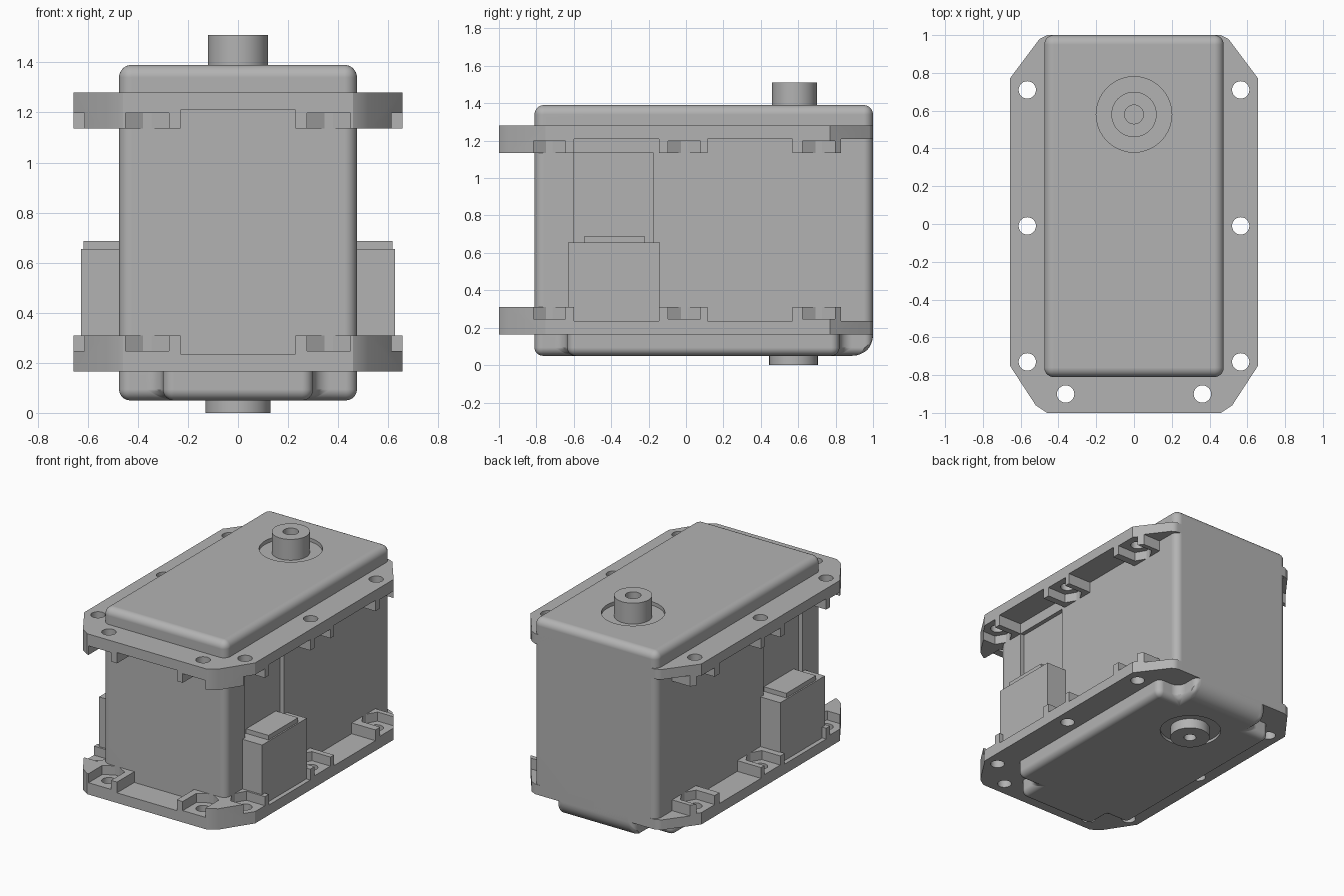
import bpy, bmesh, math
from mathutils import Matrix, Vector

if "Cube" in bpy.data.objects:
    bpy.data.objects.remove(bpy.data.objects["Cube"])

grey = bpy.data.materials.new("plain grey")
grey.use_nodes = True
grey.diffuse_color = (0.45, 0.45, 0.45, 1)
grey.node_tree.nodes["Principled BSDF"].inputs["Base Color"].default_value = grey.diffuse_color


def finish(name, bm):
    bmesh.ops.recalc_face_normals(bm, faces=bm.faces)
    mesh = bpy.data.meshes.new(name)
    bm.to_mesh(mesh)
    bm.free()
    ob = bpy.data.objects.new(name, mesh)
    mesh.materials.append(grey)
    bpy.context.collection.objects.link(ob)
    return ob


def add_prism(bm, outline, z0, z1):
    face = bm.faces.new([bm.verts.new((x, y, z0)) for x, y in outline])
    new = bmesh.ops.extrude_face_region(bm, geom=[face])["geom"]
    for v in new:
        if isinstance(v, bmesh.types.BMVert):
            v.co.z = z1


def prism(name, outline, z0, z1):
    bm = bmesh.new()
    add_prism(bm, outline, z0, z1)
    return finish(name, bm)


def rect(x0, x1, y0, y1):
    return [(x0, y0), (x1, y0), (x1, y1), (x0, y1)]


def circle(x, y, r, n=40, start=0):
    return [(x + r * math.cos(start + math.tau * i / n),
             y + r * math.sin(start + math.tau * i / n)) for i in range(n)]


def activate(ob):
    bpy.ops.object.select_all(action="DESELECT")
    ob.select_set(True)
    bpy.context.view_layer.objects.active = ob


def apply(ob, kind, **settings):
    mod = ob.modifiers.new(kind.title(), kind)
    for key, value in settings.items():
        setattr(mod, key, value)
    activate(ob)
    bpy.ops.object.modifier_apply(modifier=mod.name)


def cut(ob, outline, z0, z1):
    cutter = prism("cutter", outline, z0, z1)
    cutter.hide_render = True
    apply(ob, "BOOLEAN", operation="DIFFERENCE", solver="EXACT", object=cutter)
    bpy.data.objects.remove(cutter)


def smooth(ob):
    activate(ob)
    bpy.ops.object.shade_smooth_by_angle(angle=math.radians(30))
    apply(ob, "WEIGHTED_NORMAL", keep_sharp=True)


def weighted_bevel(ob, width, rule):
    """Round edges by a rule that gives each edge a share of the width."""
    bm = bmesh.new()
    bm.from_mesh(ob.data)
    layer = bm.edges.layers.float.new("bevel_weight_edge")
    for e in bm.edges:
        e[layer] = rule((e.verts[0].co + e.verts[1].co) / 2,
                        abs(e.verts[0].co.z - e.verts[1].co.z) > 0.01)
    bm.to_mesh(ob.data)
    bm.free()
    apply(ob, "BEVEL", limit_method="WEIGHT", width=width, segments=8)


HALF, FRONT, BACK = 0.475, -0.81, 1.0
SHAFT_Y = 0.58

# Main housing: rounded top and uprights, side recesses, shaft recess
body = prism("housing", rect(-HALF, HALF, FRONT, BACK), 0.18, 1.39)
weighted_bevel(body, 0.05, lambda c, upright: 1.0 if upright or c.z > 1 else 0.0)
for s in (-1, 1):
    xs = sorted((s * 0.445, s * 0.6))
    cut(body, rect(*xs, -0.6, -0.175), 0.2, 1.135)
cut(body, circle(0, SHAFT_Y, 0.2), 1.365, 1.5)
smooth(body)

# Bottom cover: four notched corners and a large round on the back edge
right_side = [(0.3, FRONT), (0.3, -0.635), (HALF, -0.635),
              (HALF, 0.82), (0.3, 0.82), (0.3, BACK)]
cover = prism("bottom_cover", right_side + [(-x, y) for x, y in reversed(right_side)], 0.05, 0.2)


def cover_rule(c, upright):
    if upright:
        inner = abs(abs(c.x) - 0.3) < 0.01 and FRONT + 0.1 < c.y < BACK - 0.1
        return 0.6 if inner else 0.4
    if c.z > 0.1:
        return 0.0
    return 1.0 if c.y > 0.99 else 0.4


weighted_bevel(cover, 0.11, cover_rule)
cut(cover, circle(0, SHAFT_Y, 0.2), 0, 0.07)
smooth(cover)

# Mounting flanges: plate with raised bosses, nut pockets and screw holes
edge = [(0.46, -1), (0.52, -0.96), (0.657, -0.75), (0.657, 0.77), (0.5, 0.98), (0.46, 1)]
flange = prism("bottom_flange", edge + [(-x, y) for x, y in reversed(edge)], 0.165, 0.31)
cut(flange, rect(-0.23, 0.23, -1.1, -0.6), 0.235, 0.4)
cut(flange, rect(-0.8, 0.8, 0.83, 1.1), 0.235, 0.4)
for y0, y1 in ((-0.6, -0.145), (0.115, 0.57)):
    cut(flange, rect(-0.8, 0.8, y0, y1), 0.235, 0.4)
for s in (-1, 1):
    holes = [(s * 0.565, y, s, 0) for y in (-0.73, -0.01, 0.71)] + [(s * 0.362, -0.9, 0, -1)]
    for x, y, dx, dy in holes:
        # Hexagon stretched outward into an open slot
        hexagon = circle(0, 0, 0.1, 6)
        pocket = [(u + (0.3 if u > 0 else 0), v) for u, v in hexagon]
        turn = Matrix.Rotation(math.atan2(dy, dx), 2)
        pocket = [tuple(turn @ Vector(p) + Vector((x, y))) for p in pocket]
        cut(flange, pocket, 0.247, 0.4)
        cut(flange, circle(x, y, 0.046, 24), 0.1, 0.4)
smooth(flange)

top_bm = bmesh.new()
top_bm.from_mesh(flange.data)
for v in top_bm.verts:
    v.co.z = 1.445 - v.co.z
bmesh.ops.reverse_faces(top_bm, faces=top_bm.faces)
smooth(finish("top_flange", top_bm))

# Side connectors with a raised tab
for s, side in ((1, "left"), (-1, "right")):
    prism(side + "_connector", rect(*sorted((s * 0.43, s * 0.627)), -0.63, -0.14), 0.23, 0.655)
    prism(side + "_connector_tab", rect(*sorted((s * 0.44, s * 0.617)), -0.545, -0.22), 0.64, 0.687)

# Shafts with centre bores
top_shaft = prism("output_shaft", circle(0, SHAFT_Y, 0.12), 1.35, 1.51)
cut(top_shaft, circle(0, SHAFT_Y, 0.05, 24), 1.41, 1.6)
smooth(top_shaft)
low_shaft = prism("rear_shaft", circle(0, SHAFT_Y - 0.005, 0.13), 0, 0.1)
cut(low_shaft, circle(0, SHAFT_Y - 0.005, 0.04, 24), -0.1, 0.06)
smooth(low_shaft)
